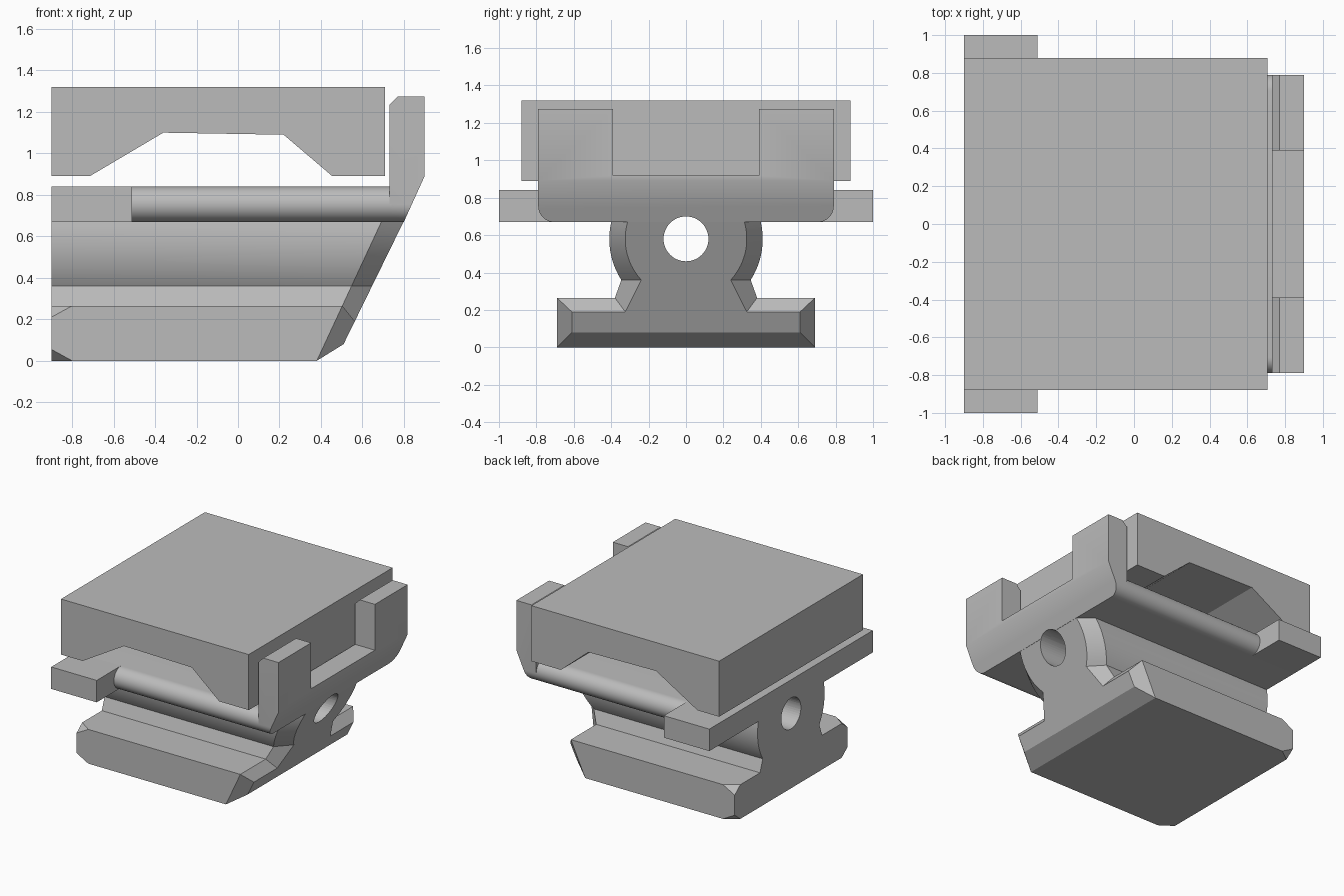
import bpy, bmesh
from math import sin, cos, pi, radians, sqrt
from mathutils import Vector

cube = bpy.data.objects.get("Cube")
if cube:
    bpy.data.objects.remove(cube, do_unlink=True)

gray = bpy.data.materials.new("plain gray")
gray.use_nodes = True
color = (0.5, 0.5, 0.5, 1)
gray.diffuse_color = color
gray.node_tree.nodes["Principled BSDF"].inputs["Base Color"].default_value = color


def finish(name, bm):
    bmesh.ops.remove_doubles(bm, verts=bm.verts, dist=1e-4)
    bmesh.ops.recalc_face_normals(bm, faces=bm.faces)
    mesh = bpy.data.meshes.new(name)
    bm.to_mesh(mesh)
    bm.free()
    mesh.materials.append(gray)
    obj = bpy.data.objects.new(name, mesh)
    bpy.context.collection.objects.link(obj)
    return obj


def loft(rings):
    """Skin a list of equal-length point rings and cap both ends."""
    bm = bmesh.new()
    rows = [[bm.verts.new(p) for p in ring] for ring in rings]
    for a, b in zip(rows, rows[1:]):
        for i in range(len(a)):
            j = (i + 1) % len(a)
            bm.faces.new((a[i], a[j], b[j], b[i]))
    bm.faces.new(rows[0])
    bm.faces.new(rows[-1])
    return bm


def mirrored(half):
    """Close a right-hand (y, z) half profile by mirroring it in y."""
    return half + [(-y, z) for y, z in reversed(half)]


def along_x(profile, x0, x1):
    return loft([[(x, y, z) for y, z in profile] for x in (x0, x1)])


def slice_off(bm, point, normal):
    geom = bm.verts[:] + bm.edges[:] + bm.faces[:]
    cut = bmesh.ops.bisect_plane(bm, geom=geom, plane_co=point, plane_no=normal,
                                 clear_outer=True)
    edges = [e for e in cut["geom_cut"] if isinstance(e, bmesh.types.BMEdge)]
    bmesh.ops.holes_fill(bm, edges=edges)


def smooth(obj):
    bpy.ops.object.select_all(action="DESELECT")
    obj.select_set(True)
    bpy.context.view_layer.objects.active = obj
    bpy.ops.object.shade_smooth_by_angle(angle=radians(25))


# Shared dimensions
BACK = -0.9
HOLE_Z = 0.58
DECK_LOW, DECK_TOP = 0.67, 0.84
DECK_Y = 0.79
EDGE_R = (DECK_TOP - DECK_LOW) / 2


def neck(radius, low=0.36, steps=12):
    """Barrel-shaped neck side, centred on the hole."""
    zs = [low + (DECK_LOW - low) * i / steps for i in range(steps + 1)]
    return [(sqrt(radius ** 2 - (z - HOLE_Z) ** 2), z) for z in zs]


# Foot and neck: back end with clipped corners, front end slanted and chamfered
def base_half(foot_y, low, top, notch_y, radius, clip_y=0, clip_z=0):
    return mirrored([(foot_y - clip_y, low), (foot_y, low + clip_z),
                     (foot_y, top - clip_z), (foot_y - clip_y, top),
                     (notch_y, top)] + neck(radius))


outer = base_half(0.69, 0, 0.265, 0.38, 0.41)
clipped = base_half(0.69, 0, 0.265, 0.38, 0.41, 0.07, 0.055)
inset = base_half(0.61, 0.08, 0.19, 0.325, 0.325)
base = finish("foot_and_neck", loft([
    [(BACK, y, z) for y, z in clipped],
    [(BACK + 0.1, y, z) for y, z in outer],
    [(0.38 + 0.465 * z, y, z) for y, z in outer],
    [(0.47 + 0.49 * z, y, z) for y, z in inset]]))

# Deck slab with round side edges
arc = [-pi / 2 + pi * i / 20 for i in range(21)]
deck = finish("deck", along_x(mirrored(
    [(DECK_Y - EDGE_R + EDGE_R * cos(a), DECK_LOW + EDGE_R + EDGE_R * sin(a))
     for a in arc]), BACK, 0.74))

# Ears at the back of the deck
ear = [(0.7, DECK_LOW), (1, DECK_LOW), (1, DECK_TOP), (0.7, DECK_TOP)]
for side, sign in (("left", 1), ("right", -1)):
    finish("back_ear_" + side,
           along_x([(sign * y, z) for y, z in ear], BACK, -0.51))

# Two-pronged hook, cut to the slanted front plane
corner = [(DECK_Y - EDGE_R + EDGE_R * cos(a), DECK_LOW + EDGE_R + EDGE_R * sin(a))
          for a in arc[:11]]
bm = along_x(mirrored(corner + [(DECK_Y, 1.275), (0.39, 1.275), (0.39, 0.92)]),
             0.73, 0.9)
slice_off(bm, (0.8, 0, DECK_LOW), Vector((0.22, 0, -0.1)))
slice_off(bm, (0.73, 0, 1.235), Vector((-1, 0, 1)))
hook = finish("front_hook", bm)

# Round bore through the neck and the underside of the deck
bm = bmesh.new()
bmesh.ops.create_cone(bm, cap_ends=True, segments=48, radius1=0.12, radius2=0.12,
                      depth=3)
bmesh.ops.rotate(bm, verts=bm.verts, matrix=Vector((0, 0, 1)).rotation_difference(
    Vector((1, 0, 0))).to_matrix())
bmesh.ops.translate(bm, verts=bm.verts, vec=(0, 0, HOLE_Z))
cutter = finish("bore_cutter", bm)
cutter.hide_render = True
cutter.hide_set(True)
for part in (base, deck, hook):
    smooth(part)
    mod = part.modifiers.new("bore", "BOOLEAN")
    mod.object = cutter
    mod.operation = "DIFFERENCE"
    mod.solver = "EXACT"
    bpy.context.view_layer.objects.active = part
    bpy.ops.object.modifier_apply(modifier=mod.name)
    smooth(part)
bpy.data.objects.remove(cutter, do_unlink=True)

# Floating top block with a trapezoid channel underneath
section = [(BACK, 0.89), (-0.715, 0.89), (-0.36, 1.1), (0.22, 1.09), (0.455, 0.89),
           (0.708, 0.89), (0.708, 1.32), (BACK, 1.32)]
finish("top_block", loft([[(x, y, z) for x, z in section] for y in (-0.88, 0.88)]))
